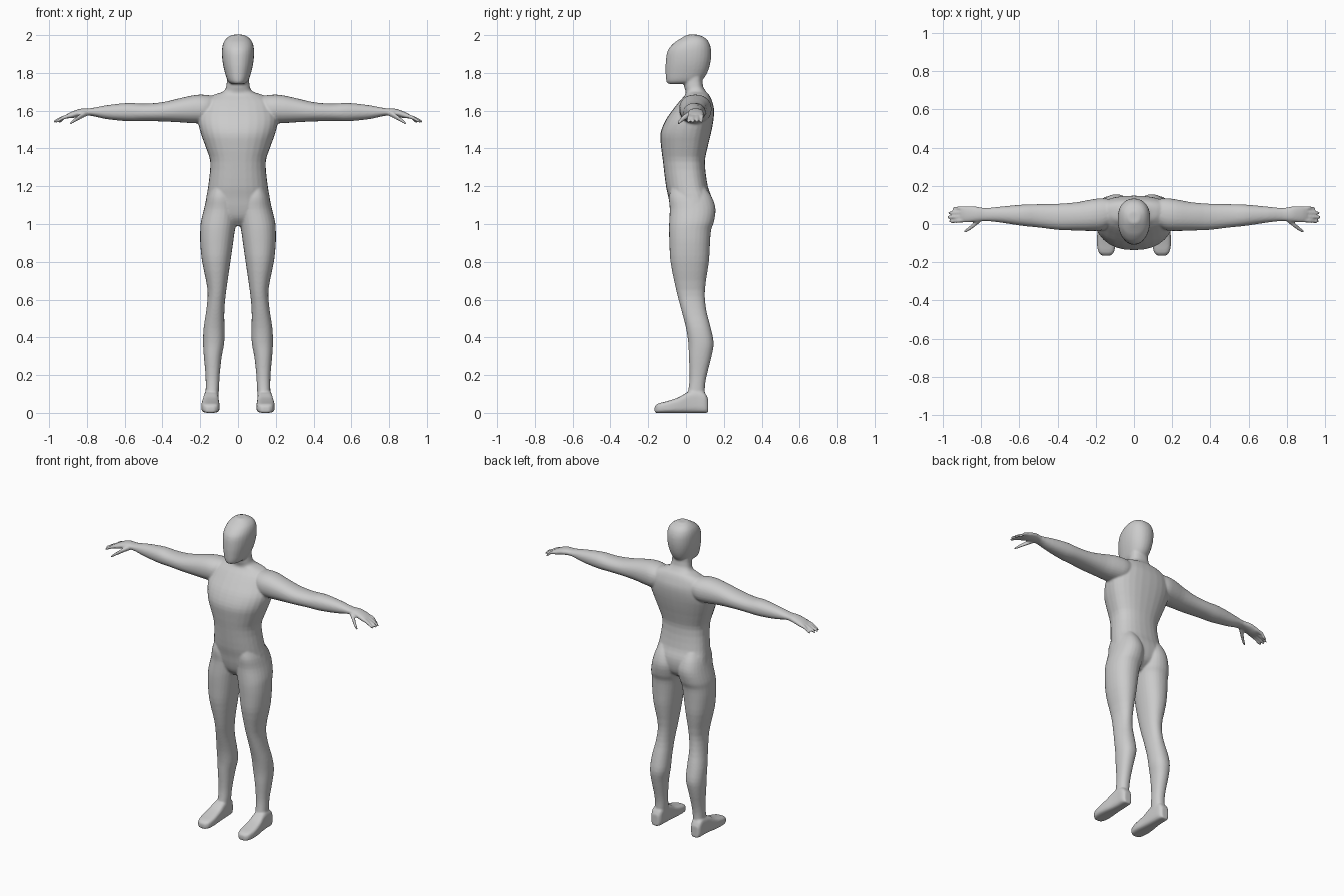
import bpy, bmesh, math

bm = bmesh.new()
AXES = {'x': (0, 1, 2), 'y': (1, 0, 2), 'z': (2, 0, 1)}


def smooth_rings(rings, steps):
    """Hermite interpolation between cross-sections."""
    n = len(rings)

    def slope(i, k):
        a, b = rings[max(i - 1, 0)], rings[min(i + 1, n - 1)]
        return (b[k] - a[k]) / (b[0] - a[0])
    out = []
    for i in range(n - 1):
        p, q = rings[i], rings[i + 1]
        h = q[0] - p[0]
        for s in range(steps):
            t = s / steps
            ring = [p[0] + h * t]
            for k in range(1, 5):
                ring.append((2*t**3 - 3*t*t + 1) * p[k] + (3*t*t - 2*t**3) * q[k]
                            + h * ((t**3 - 2*t*t + t) * slope(i, k) + (t**3 - t*t) * slope(i + 1, k)))
            out.append(ring)
    out.append(rings[-1])
    return out


def loft(axis, rings, p=2.2, mid=0.5, sides=28, steps=3, flip=1):
    """Skin rings (position, a0, a1, b0, b1) of superellipse section along an axis."""
    t_i, a_i, b_i = AXES[axis]
    loops = []
    for t, a0, a1, b0, b1 in smooth_rings(rings, steps):
        loop = []
        bc = b0 + (b1 - b0) * mid
        for k in range(sides):
            ang = 2 * math.pi * k / sides
            c, s = math.cos(ang), math.sin(ang)
            co = [0, 0, 0]
            co[t_i] = t
            co[a_i] = (a0 + a1) / 2 + (a1 - a0) / 2 * math.copysign(abs(c) ** (2 / p), c)
            co[b_i] = bc + (b1 - bc if s > 0 else bc - b0) * math.copysign(abs(s) ** (2 / p), s)
            co[0] *= flip
            loop.append(bm.verts.new(co))
        loops.append(loop)
    for u, v in zip(loops, loops[1:]):
        for k in range(sides):
            j = (k + 1) % sides
            bm.faces.new((u[k], u[j], v[j], v[k]))
    bm.faces.new(loops[0])
    bm.faces.new(loops[-1])


def digit(points, flip):
    """Finger through (x, y, z, radius) points."""
    loft('x', [(x, y - r, y + r, z - r, z + r) for x, y, z, r in points], 2, sides=12, flip=flip)


def sym(rows):
    return [(z, -w, w, f, b) for z, w, f, b in rows]


# torso and neck: height, half width, front, back
loft('z', sym([(0.99, .035, -.03, .06), (1.03, .13, -.065, .115), (1.08, .172, -.082, .135),
               (1.14, .168, -.093, .135), (1.20, .158, -.106, .115), (1.33, .147, -.122, .10),
               (1.41, .172, -.132, .115), (1.48, .197, -.135, .132), (1.55, .212, -.108, .145),
               (1.61, .20, -.066, .148), (1.655, .18, -.03, .136), (1.684, .13, -.004, .122),
               (1.70, .08, -.002, .107), (1.73, .062, -.01, .09), (1.80, .058, -.01, .085)]),
     2.3, 0.58)

# head
loft('z', sym([(1.742, .036, -.095, .05), (1.756, .053, -.104, .08), (1.80, .069, -.108, .112),
               (1.86, .082, -.107, .13), (1.92, .085, -.096, .133), (1.96, .077, -.062, .122),
               (1.986, .058, -.022, .10), (2.002, .03, .005, .065)]), 2.2, 0.55)

for side in (1, -1):
    # leg: height, inner, outer, front, back
    loft('z', [(0.06, .105, .172, .0, .10), (0.14, .10, .171, .015, .10), (0.20, .097, .172, .019, .11),
               (0.30, .086, .181, .015, .135), (0.37, .073, .185, .012, .146), (0.45, .072, .182, .0, .131),
               (0.55, .072, .167, -.026, .106), (0.65, .062, .161, -.052, .10), (0.80, .04, .190, -.082, .121),
               (0.90, .026, .20, -.088, .127), (0.97, .016, .20, -.09, .133), (1.01, .008, .197, -.089, .147),
               (1.08, .004, .18, -.086, .156), (1.14, .02, .165, -.09, .138), (1.19, .04, .145, -.08, .105)],
         2.2, flip=side)
    # foot: along y, inner, outer, sole, top
    loft('y', [(-.166, .125, .165, .0, .034), (-.15, .106, .184, .0, .048), (-.10, .097, .194, .0, .062),
               (-.04, .10, .191, .0, .082), (0.01, .102, .184, .0, .11), (0.06, .104, .18, .0, .12),
               (0.10, .108, .178, .0, .105), (0.117, .120, .167, .0, .075)], 3.6, flip=side)
    # arm and palm: along x, front, back, bottom, top
    loft('x', [(.08, .02, .12, 1.57, 1.67), (.16, -.03, .135, 1.535, 1.683), (.22, -.036, .129, 1.533, 1.684),
               (.30, -.034, .114, 1.538, 1.668), (.40, -.03, .106, 1.543, 1.645), (.50, -.018, .104, 1.545, 1.637),
               (.58, -.01, .102, 1.544, 1.641), (.70, .008, .091, 1.556, 1.628), (.78, .016, .084, 1.573, 1.613),
               (.83, .012, .092, 1.570, 1.611), (.88, .008, .094, 1.560, 1.595), (.905, .012, .09, 1.560, 1.582)],
         2.2, flip=side)
    # fingers
    for y0, y1, tip in ((.020, .014, .966), (.041, .036, .977), (.062, .058, .973), (.083, .081, .950)):
        digit([(.87, y0, 1.578, .0115), (.92, (y0 + y1) / 2, 1.565, .0108),
               (tip - .012, y1, 1.546, .009), (tip, y1, 1.541, .006)], side)
    # thumb
    digit([(.79, .035, 1.59, .014), (.82, .012, 1.578, .016), (.855, -.018, 1.556, .0125),
           (.88, -.036, 1.539, .009), (.89, -.041, 1.533, .005)], side)

bmesh.ops.recalc_face_normals(bm, faces=bm.faces)
mesh = bpy.data.meshes.new("body")
bm.to_mesh(mesh)
bm.free()
body = bpy.data.objects.new("body", mesh)
bpy.context.collection.objects.link(body)

grey = bpy.data.materials.new("plain grey")
grey.diffuse_color = (0.6, 0.6, 0.6, 1)
mesh.materials.append(grey)

# fuse all parts into one skin and soften the joints
fuse = body.modifiers.new("fuse", 'REMESH')
fuse.mode = 'VOXEL'
fuse.voxel_size = 0.006
fuse.use_smooth_shade = True
soften = body.modifiers.new("soften", 'SMOOTH')
soften.factor = 0.5
soften.iterations = 4

bpy.context.view_layer.objects.active = body
body.select_set(True)
for name in ("fuse", "soften"):
    bpy.ops.object.modifier_apply(modifier=name)
bpy.ops.object.shade_smooth()
